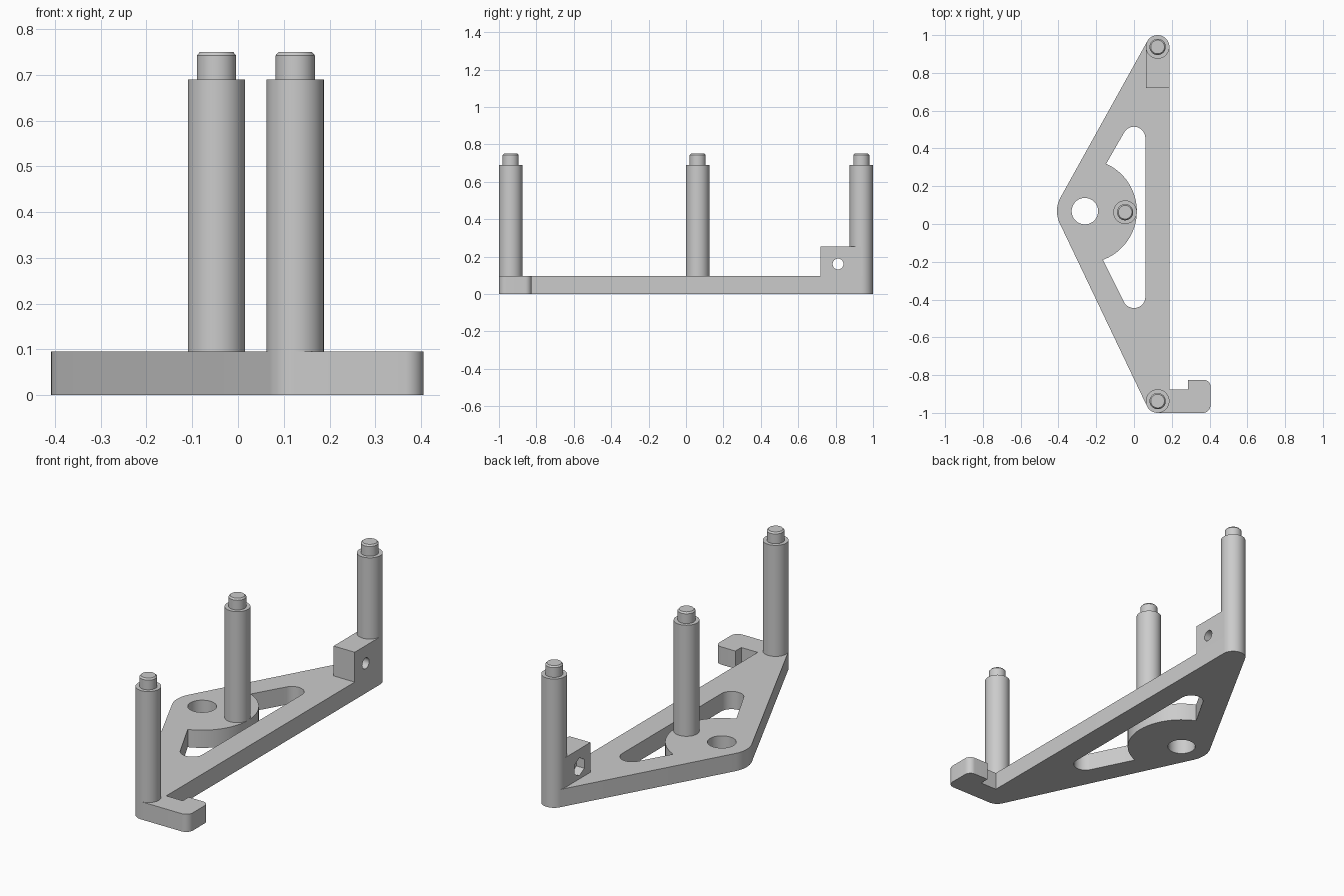
import bpy
import bmesh
import math
from mathutils import Vector
from mathutils.geometry import convex_hull_2d

cube = bpy.data.objects.get("Cube")
if cube:
    bpy.data.objects.remove(cube, do_unlink=True)

grey = bpy.data.materials.new("plain_grey")
grey.use_nodes = True
grey.diffuse_color = (0.6, 0.6, 0.6, 1)
for node in grey.node_tree.nodes:
    if node.type == 'BSDF_PRINCIPLED':
        node.inputs["Base Color"].default_value = grey.diffuse_color

THICK = 0.095        # plate thickness
POST_R = 0.0625
BOSS = (-0.26, 0.068)


def arc(x, y, r, start=0, end=360, n=64):
    """Points along an arc; a full circle leaves out the repeated end."""
    count = n if end - start == 360 else n + 1
    angles = [math.radians(start + (end - start) * i / n) for i in range(count)]
    return [(x + r * math.cos(a), y + r * math.sin(a)) for a in angles]


def hull(points):
    return [points[i] for i in convex_hull_2d([Vector(p) for p in points])]


def prism(name, outline, low, high, axis='Z'):
    """Extrude a flat outline along z, or along x with the outline in y and z."""
    bm = bmesh.new()
    place = (lambda p: (p[0], p[1], low)) if axis == 'Z' else (lambda p: (low, p[0], p[1]))
    face = bm.faces.new([bm.verts.new(place(p)) for p in outline])
    new = bmesh.ops.extrude_face_region(bm, geom=[face])["geom"]
    shift = (0, 0, high - low) if axis == 'Z' else (high - low, 0, 0)
    bmesh.ops.translate(bm, vec=shift, verts=[v for v in new if isinstance(v, bmesh.types.BMVert)])
    bmesh.ops.recalc_face_normals(bm, faces=bm.faces)
    return to_object(name, bm)


def to_object(name, bm):
    mesh = bpy.data.meshes.new(name)
    bm.to_mesh(mesh)
    bm.free()
    mesh.materials.append(grey)
    obj = bpy.data.objects.new(name, mesh)
    bpy.context.collection.objects.link(obj)
    return obj


def combine(obj, other, operation):
    """Apply a boolean and remove the helper."""
    mod = obj.modifiers.new("combine", 'BOOLEAN')
    mod.operation, mod.object, mod.solver = operation, other, 'EXACT'
    graph = bpy.context.evaluated_depsgraph_get()
    mesh = bpy.data.meshes.new_from_object(obj.evaluated_get(graph))
    obj.modifiers.clear()
    obj.data = mesh
    bpy.data.objects.remove(other, do_unlink=True)


def smooth(obj):
    obj.data.shade_smooth()
    obj.data.set_sharp_from_angle(angle=math.radians(30))


# Base plate: a rounded triangle
plate = prism("base_plate", hull(
    arc(0.125, 0.9375, POST_R) + arc(0.125, -0.9375, POST_R) + arc(*BOSS, 0.148)), 0, THICK)

# Windows either side of the round boss
window = prism("window_cutter", hull(
    arc(0, 0.455, 0.06) + arc(0, -0.385, 0.06) + [(-0.25, 0.14), (-0.25, -0.02)]), -0.1, 0.2)
boss = prism("boss_keeper", arc(*BOSS, 0.275, n=96), -0.2, 0.3)
combine(window, boss, 'DIFFERENCE')
combine(plate, window, 'DIFFERENCE')
combine(plate, prism("hole_cutter", arc(*BOSS, 0.07), -0.1, 0.2), 'DIFFERENCE')

# Hook at the front corner
hook = prism("hook", [(0.125, -1), *arc(0.365, -0.96, 0.04, -90, 0, 10),
                      *arc(0.37, -0.86, 0.035, 0, 90, 10),
                      (0.285, -0.825), (0.285, -0.875), (0.125, -0.875)], 0, THICK)
combine(plate, hook, 'UNION')
smooth(plate)

# Mounting block with a screw hole and a hexagonal nut pocket
block = prism("mounting_block", [(0.0625, 0.72), (0.1875, 0.72),
                                 (0.1875, 0.9375), (0.0625, 0.9375)], THICK, 0.255)
combine(block, prism("screw_cutter", arc(0.813, 0.16, 0.029, n=32), 0, 0.3, 'X'), 'DIFFERENCE')
combine(block, prism("nut_cutter", arc(0.813, 0.16, 0.048, 30, 390, 6), 0, 0.11, 'X'), 'DIFFERENCE')
smooth(block)


# Posts: shaft, shoulder and chamfered pin turned as one profile
def post(name, x, y):
    profile = [(POST_R, THICK), (POST_R, 0.69), (0.043, 0.69), (0.043, 0.742), (0.036, 0.75)]
    bm = bmesh.new()
    rings = [[bm.verts.new((px, py, z)) for px, py in arc(x, y, r)] for r, z in profile]
    for a, b in zip(rings, rings[1:]):
        for i in range(len(a)):
            j = (i + 1) % len(a)
            bm.faces.new((a[i], a[j], b[j], b[i]))
    bm.faces.new(rings[0][::-1])
    bm.faces.new(rings[-1])
    smooth(to_object(name, bm))


post("back_post", 0.125, 0.9375)
post("middle_post", -0.047, 0.0625)
post("front_post", 0.125, -0.9375)
